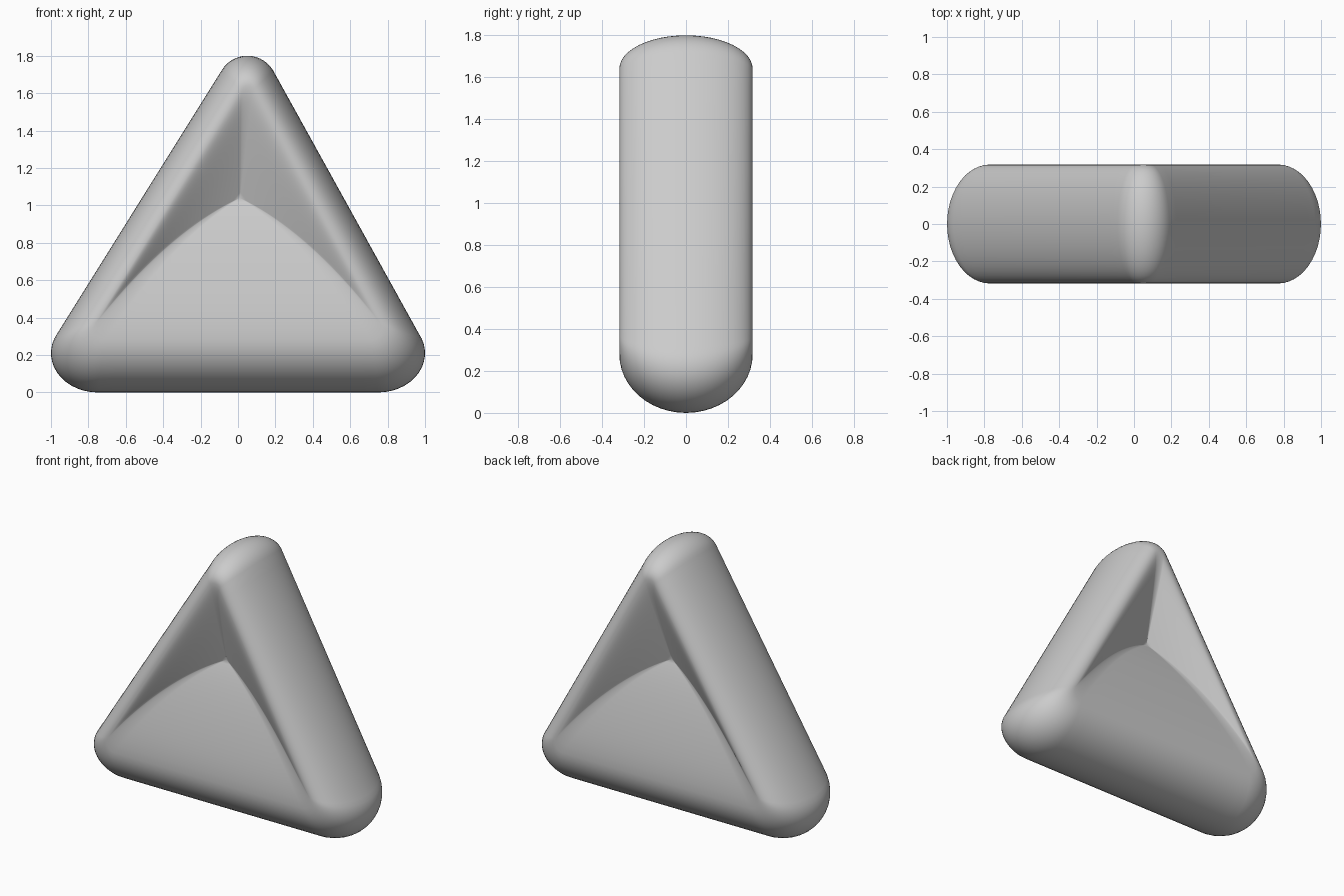
import bpy, bmesh
from math import cos, sin, pi, radians, sqrt

if "Cube" in bpy.data.objects:
    bpy.data.objects.remove(bpy.data.objects["Cube"])

HALF = 0.318            # half thickness at the rim
CENTRE = (0.01, 1.04)   # deepest point of each hollow (x, z)
DEPTH = 0.18            # depth of each hollow below the rim
ARC, EDGE, ROLL, BOWL = 14, 20, 12, 20


def rounded_triangle(corners):
    """Closed loop from three elliptical corners: cx, cz, rx, rz, start, end."""
    arcs = []
    for cx, cz, rx, rz, a, b in corners:
        angles = [radians(a + (b - a) * i / ARC) for i in range(ARC + 1)]
        arcs.append([(cx + rx * cos(t), cz + rz * sin(t)) for t in angles])
    loop = []
    for k, arc in enumerate(arcs):
        p, q = arc[-1], arcs[(k + 1) % 3][0]
        loop += arc
        loop += [(p[0] + (q[0] - p[0]) * i / EDGE, p[1] + (q[1] - p[1]) * i / EDGE)
                 for i in range(1, EDGE)]
    return loop


# Outer silhouette and the rim ridge that surrounds the hollow
outer = rounded_triangle([(0.75, 0.21, 0.25, 0.21, -90, 30),
                          (0.05, 1.64, 0.16, 0.16, 30, 150),
                          (-0.75, 0.21, 0.25, 0.21, 150, 270)])
ridge = rounded_triangle([(0.71, 0.34, 0.06, 0.06, -90, 30),
                          (0.05, 1.60, 0.04, 0.04, 30, 150),
                          (-0.71, 0.34, 0.06, 0.06, 150, 270)])

# Half of the section: (ring of x, z points, thickness), outside to centre
rings = []
for i in range(ROLL + 1):                       # rounded outer flank
    t = i / ROLL * pi / 2
    rings.append(([(r[0] + (o[0] - r[0]) * cos(t), r[1] + (o[1] - r[1]) * cos(t))
                   for o, r in zip(outer, ridge)], HALF * sin(t)))
SOFT = 0.15
for i in range(1, BOWL):                        # hollow with a soft lip
    s = i / BOWL
    drop = (sqrt(s * s + SOFT * SOFT) - SOFT) / (sqrt(1 + SOFT * SOFT) - SOFT)
    ring = []
    for x, z in ridge:
        lift = 0.32 * s * (1 - s) * min(1, max(0, (1.64 - z) / 1.3))
        ring.append((x + (CENTRE[0] - x) * s, z + (CENTRE[1] - z) * s + lift))
    rings.append((ring, HALF - DEPTH * drop))

# Front and back halves share the middle ring
bm = bmesh.new()
middle = [bm.verts.new((x, 0, z)) for x, z in rings[0][0]]
n = len(middle)
for side in (-1, 1):
    previous = middle
    for ring, y in rings[1:]:
        current = [bm.verts.new((x, side * y, z)) for x, z in ring]
        for j in range(n):
            k = (j + 1) % n
            bm.faces.new((previous[j], previous[k], current[k], current[j]))
        previous = current
    tip = bm.verts.new((CENTRE[0], side * (HALF - DEPTH), CENTRE[1]))
    for j in range(n):
        bm.faces.new((previous[j], previous[(j + 1) % n], tip))
bmesh.ops.recalc_face_normals(bm, faces=bm.faces)

mesh = bpy.data.meshes.new("hollowed_triangle")
bm.to_mesh(mesh)
bm.free()
body = bpy.data.objects.new("hollowed_triangle", mesh)
bpy.context.collection.objects.link(body)

grey = bpy.data.materials.new("light_grey")
grey.diffuse_color = (0.6, 0.6, 0.6, 1)
grey.use_nodes = True
grey.node_tree.nodes["Principled BSDF"].inputs["Base Color"].default_value = grey.diffuse_color
mesh.materials.append(grey)

body.select_set(True)
bpy.context.view_layer.objects.active = body
bpy.ops.object.shade_smooth_by_angle(angle=radians(40))
